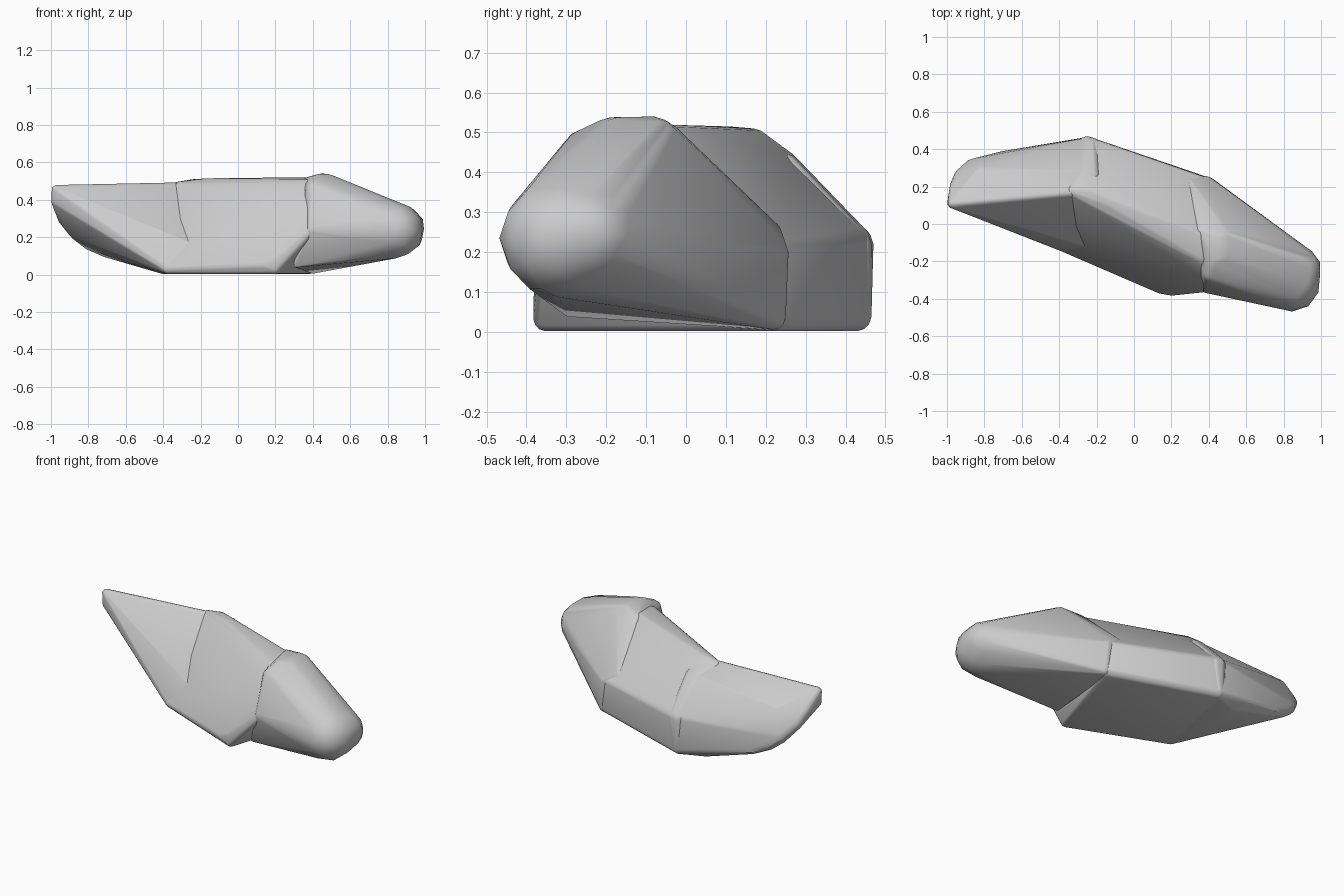
import bpy, bmesh
from mathutils import Matrix, Vector
from math import radians


def rounded_hull(name, balls):
    """Convex rounded lump wrapped around balls given as (x, y, z, radius)."""
    bm = bmesh.new()
    for x, y, z, r in balls:
        bmesh.ops.create_icosphere(bm, subdivisions=2, radius=r,
                                   matrix=Matrix.Translation(Vector((x, y, z))))
    # keep only the points, then wrap them
    bmesh.ops.delete(bm, geom=bm.faces[:], context='FACES_ONLY')
    bmesh.ops.convex_hull(bm, input=bm.verts[:])
    bmesh.ops.delete(bm, geom=[e for e in bm.edges if not e.link_faces], context='EDGES')
    bmesh.ops.delete(bm, geom=[v for v in bm.verts if not v.link_faces], context='VERTS')
    bmesh.ops.recalc_face_normals(bm, faces=bm.faces[:])
    mesh = bpy.data.meshes.new(name)
    bm.to_mesh(mesh)
    bm.free()
    obj = bpy.data.objects.new(name, mesh)
    bpy.context.collection.objects.link(obj)
    bpy.ops.object.select_all(action='DESELECT')
    obj.select_set(True)
    bpy.context.view_layer.objects.active = obj
    bpy.ops.object.shade_smooth_by_angle(angle=radians(30))
    return obj


# Middle body: flat base, sloping front, rounded top
rounded_hull("middle_body", [
    (0.20, -0.353, 0.032, 0.03), (0.20, -0.353, 0.08, 0.03), (0.14, -0.342, 0.05, 0.03),
    (-0.375, -0.125, 0.028, 0.025), (-0.25, 0.43, 0.037, 0.035),
    (0.38, 0.22, 0.037, 0.035), (-0.25, 0.42, 0.22, 0.05),
    (0.37, 0.225, 0.20, 0.03), (-0.33, 0.175, 0.465, 0.03),
    (-0.24, 0.17, 0.475, 0.035), (-0.26, 0.25, 0.41, 0.04),
    (-0.14, 0.11, 0.475, 0.04), (0.36, -0.18, 0.475, 0.035),
    (0.35, -0.06, 0.485, 0.035), (-0.30, 0.01, 0.28, 0.03),
    (0.42, -0.28, 0.40, 0.035), (0.40, -0.337, 0.245, 0.025),
])

# Left end: tapers to a raised tip with a curved underside
rounded_hull("left_end", [
    (-0.97, 0.11, 0.452, 0.027), (-0.97, 0.115, 0.39, 0.028),
    (-0.95, 0.20, 0.37, 0.035), (-0.92, 0.255, 0.30, 0.042),
    (-0.86, 0.305, 0.23, 0.045), (-0.79, 0.328, 0.17, 0.04),
    (-0.82, 0.275, 0.36, 0.04), (-0.70, 0.35, 0.13, 0.04),
    (-0.375, -0.125, 0.028, 0.025), (-0.40, 0.37, 0.037, 0.035),
    (-0.25, 0.43, 0.037, 0.035), (-0.23, 0.42, 0.22, 0.045),
    (-0.30, 0.17, 0.468, 0.025), (-0.22, 0.25, 0.405, 0.04),
    (-0.24, -0.10, 0.15, 0.03),
])

# Right end: peaked shoulder running down to a blunt round nose
rounded_hull("right_end", [
    (0.845, -0.32, 0.235, 0.148), (0.885, -0.24, 0.245, 0.115),
    (0.45, -0.08, 0.488, 0.052), (0.485, -0.07, 0.483, 0.05),
    (0.43, -0.19, 0.488, 0.05), (0.48, -0.17, 0.488, 0.05),
    (0.41, -0.26, 0.455, 0.05), (0.39, -0.345, 0.24, 0.025),
    (0.31, -0.295, 0.05, 0.012), (0.40, 0.22, 0.035, 0.03),
    (0.385, 0.225, 0.20, 0.032), (0.30, 0.215, 0.25, 0.025),
    (0.36, -0.04, 0.488, 0.03),
])
